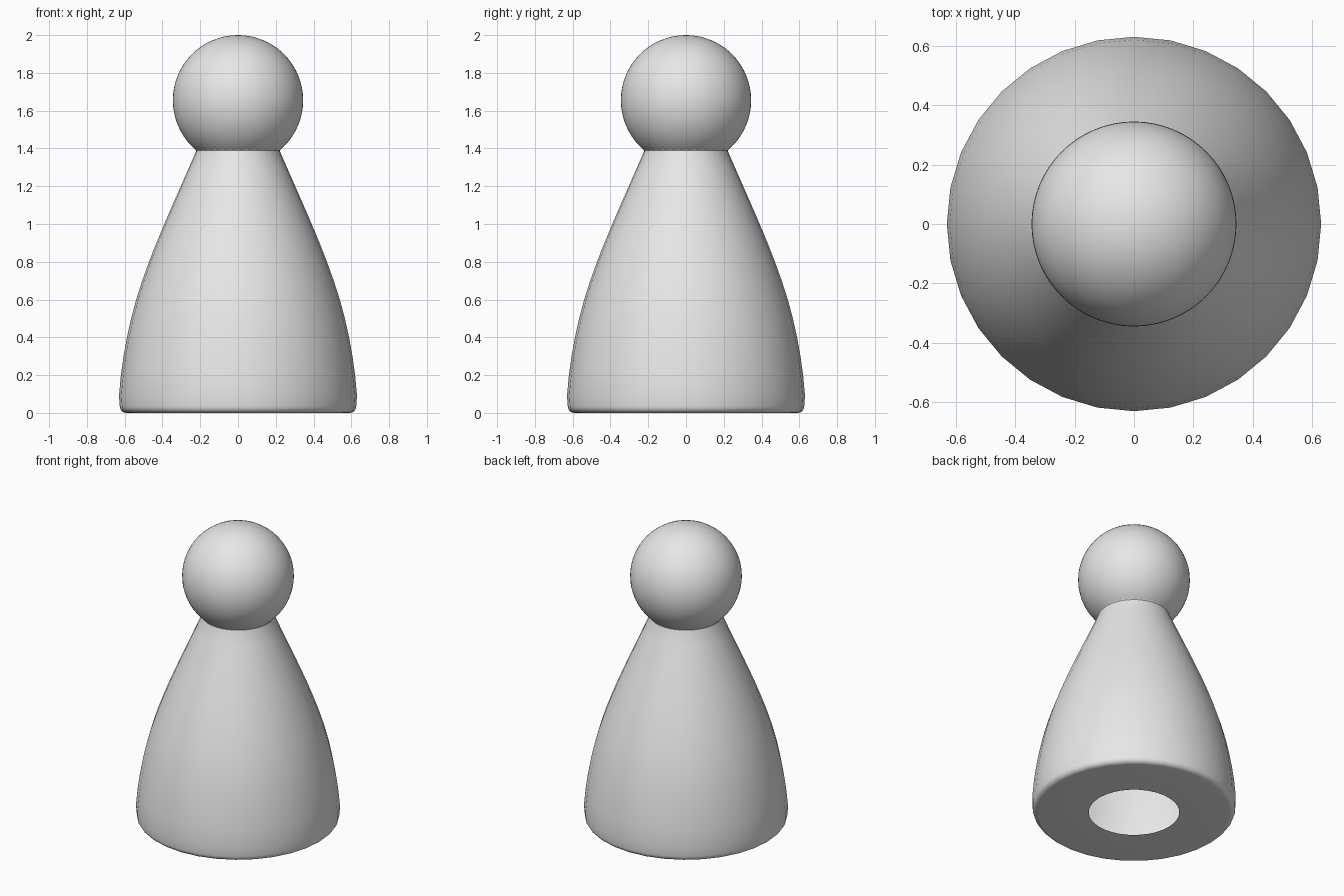
import bpy
import bmesh
import math
from mathutils import Vector

cube = bpy.data.objects.get("Cube")
if cube:
    bpy.data.objects.remove(cube, do_unlink=True)

# Single plain grey for the whole piece
grey = bpy.data.materials.new("plain_grey")
grey.use_nodes = True
grey.diffuse_color = (0.8, 0.8, 0.8, 1)
grey.node_tree.nodes["Principled BSDF"].inputs["Base Color"].default_value = (0.8, 0.8, 0.8, 1)


def lathe(name, profile, sides):
    """Spin a (radius, height) profile about the z axis into a smooth object."""
    bm = bmesh.new()
    verts = [bm.verts.new((r, 0, z)) for r, z in profile]
    edges = [bm.edges.new(pair) for pair in zip(verts, verts[1:])]
    bmesh.ops.spin(bm, geom=verts + edges, cent=(0, 0, 0), axis=(0, 0, 1),
                   angle=math.tau, steps=sides, use_merge=False)
    bmesh.ops.remove_doubles(bm, verts=bm.verts, dist=0.0005)
    # Outward means away from the middle of the part
    bm.normal_update()
    middle = Vector((0, 0, sum(z for _, z in profile) / len(profile)))
    bmesh.ops.reverse_faces(bm, faces=[
        f for f in bm.faces if f.normal.dot(f.calc_center_median() - middle) < 0])
    mesh = bpy.data.meshes.new(name)
    bm.to_mesh(mesh)
    bm.free()
    mesh.materials.append(grey)
    obj = bpy.data.objects.new(name, mesh)
    bpy.context.collection.objects.link(obj)
    bpy.ops.object.select_all(action="DESELECT")
    obj.select_set(True)
    bpy.context.view_layer.objects.active = obj
    bpy.ops.object.shade_smooth_by_angle(angle=math.radians(50))
    return obj


# Hollow body: open underside, rounded rim, curved flank and slim neck
rim = 0.035
rim_curve = [(0.626 - rim + rim * math.sin(a), rim - rim * math.cos(a))
             for a in (math.radians(15 * i) for i in range(7))]
flank = [(0.63, 0.09), (0.62, 0.2), (0.606, 0.3), (0.588, 0.4), (0.566, 0.5),
         (0.539, 0.6), (0.507, 0.7), (0.471, 0.8), (0.432, 0.9), (0.39, 1.0),
         (0.347, 1.1), (0.303, 1.2), (0.259, 1.3), (0.224, 1.38),
         (0.222, 1.388), (0.226, 1.396)]
lathe("body", [(0.28, 0)] + rim_curve + flank, 32)

# Round head
radius, centre, rings = 0.345, 1.655, 32
lathe("head", [(radius * math.sin(math.pi * i / rings),
                centre - radius * math.cos(math.pi * i / rings))
               for i in range(rings + 1)], 64)
